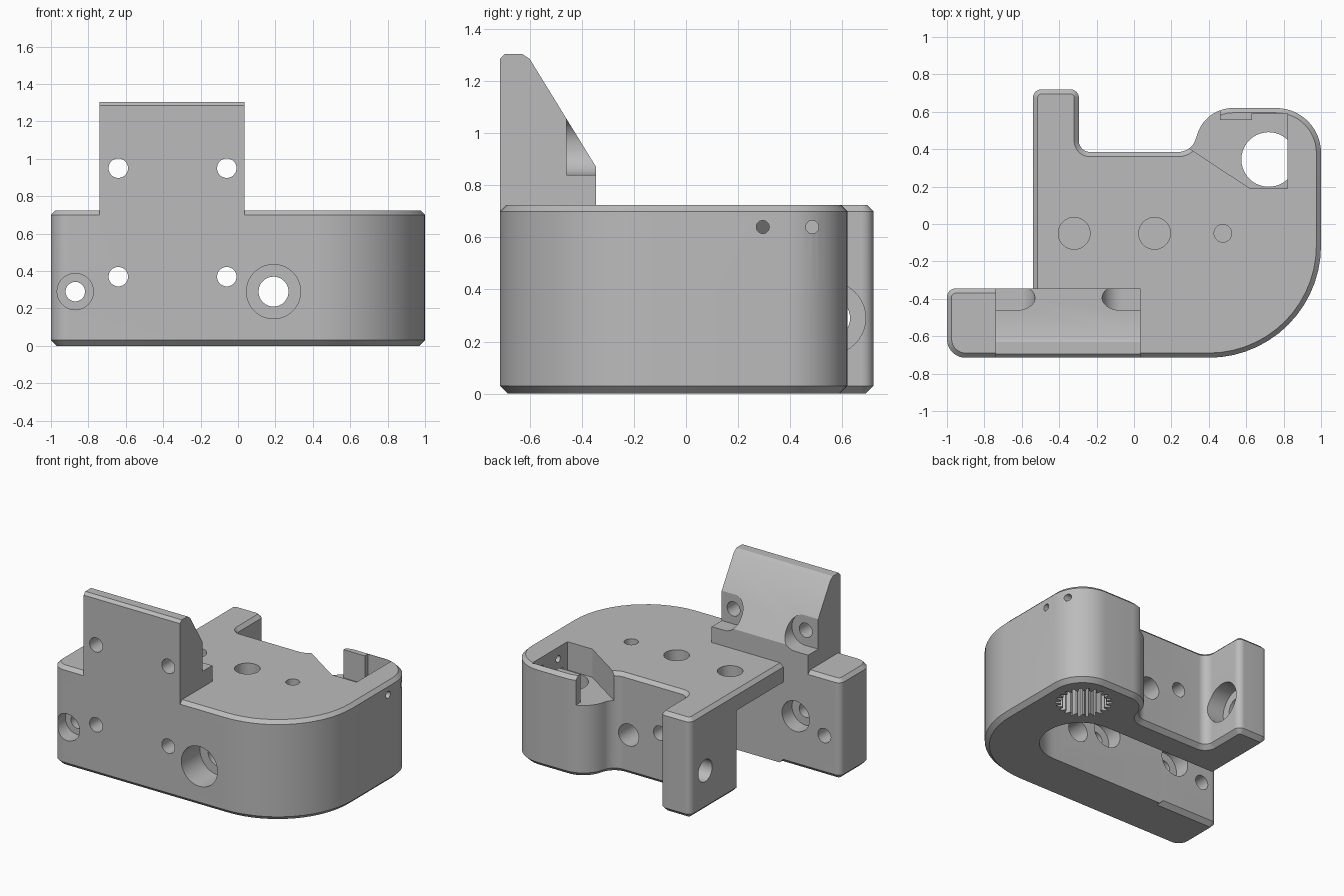
import bpy, bmesh, math
from mathutils import Vector

old = bpy.data.objects.get("Cube")
if old:
    bpy.data.objects.remove(old, do_unlink=True)

grey = bpy.data.materials.new("plain grey")
grey.use_nodes = True
grey.diffuse_color = (0.5, 0.5, 0.5, 1)
grey.node_tree.nodes["Principled BSDF"].inputs["Base Color"].default_value = (0.5, 0.5, 0.5, 1)

AXES = {"X": lambda a, b, c: (c, a, b),
        "Y": lambda a, b, c: (a, c, b),
        "Z": lambda a, b, c: (a, b, c)}


def rounded(corners, steps=14):
    """Polygon from (x, y, radius) corners."""
    out = []
    for i, (x, y, r) in enumerate(corners):
        p = Vector((x, y))
        if r == 0:
            out.append(p)
            continue
        u = (Vector(corners[i - 1][:2]) - p).normalized()
        v = (Vector(corners[(i + 1) % len(corners)][:2]) - p).normalized()
        half = u.angle(v) / 2
        centre = p + (u + v).normalized() * r / math.sin(half)
        a = p + u * r / math.tan(half) - centre
        b = p + v * r / math.tan(half) - centre
        sweep = math.pi - 2 * half
        for k in range(steps + 1):
            t = k / steps
            out.append(centre + (a * math.sin((1 - t) * sweep)
                                 + b * math.sin(t * sweep)) / math.sin(sweep))
    return out


def inset(pts, d):
    """Offset a counter-clockwise polygon inward."""
    out = []
    for i, p in enumerate(pts):
        e1 = (p - pts[i - 1]).normalized()
        e2 = (pts[(i + 1) % len(pts)] - p).normalized()
        n1, n2 = Vector((-e1.y, e1.x)), Vector((-e2.y, e2.x))
        out.append(p + (n1 + n2) * d / (1 + n1.dot(n2)))
    return out


def loft(name, rings, axis="Z"):
    """Solid through matching rings, each (points, level)."""
    bm = bmesh.new()
    loops = [[bm.verts.new(AXES[axis](p[0], p[1], h)) for p in pts] for pts, h in rings]
    n = len(loops[0])
    for lo, hi in zip(loops, loops[1:]):
        for i in range(n):
            j = (i + 1) % n
            bm.faces.new((lo[i], lo[j], hi[j], hi[i]))
    bm.faces.new(loops[0][::-1])
    bm.faces.new(loops[-1])
    bmesh.ops.recalc_face_normals(bm, faces=bm.faces[:])
    me = bpy.data.meshes.new(name)
    bm.to_mesh(me)
    bm.free()
    me.materials.append(grey)
    ob = bpy.data.objects.new(name, me)
    bpy.context.scene.collection.objects.link(ob)
    return ob


def prism(name, pts, lo, hi, axis="Z"):
    return loft(name, [(pts, lo), (pts, hi)], axis)


def circle(a, b, r, n=40):
    return [(a + r * math.cos(math.tau * k / n), b + r * math.sin(math.tau * k / n))
            for k in range(n)]


def spans(mesh):
    """True while the mesh still covers the bracket's full footprint."""
    xs = [v.co.x for v in mesh.vertices] or [0]
    ys = [v.co.y for v in mesh.vertices] or [0]
    return max(xs) - min(xs) > 1.9 and max(ys) - min(ys) > 1.4


def combine(tool, operation="DIFFERENCE"):
    """Boolean the tool into the body, changing solver if the first one fails."""
    tool.hide_render = True
    before = body.data.copy()
    bpy.context.view_layer.objects.active = body
    for solver in ("MANIFOLD", "EXACT"):
        m = body.modifiers.new(tool.name, "BOOLEAN")
        m.operation, m.solver, m.object = operation, solver, tool
        bpy.context.view_layer.update()
        bpy.ops.object.modifier_apply(modifier=m.name)
        if spans(body.data) and len(body.data.vertices) != len(before.vertices):
            break
        body.data = before.copy()
    bpy.data.objects.remove(tool, do_unlink=True)


def bore(a, b, r, lo, hi, axis):
    combine(prism("bore_cutter", circle(a, b, r), lo, hi, axis))


# Main body with chamfered top and bottom rims
outline = rounded([(-1, -.715, .1), (1, -.715, .6), (1, .62, .24), (.38, .62, .2),
                   (.31, .385, .1), (-.295, .385, .06), (-.295, .72, .045),
                   (-.54, .72, .045), (-.54, -.345, 0), (-1, -.345, .045)])
body = loft("bracket_body", [(inset(outline, .03), 0), (outline, .03),
                             (outline, .7), (inset(outline, .025), .725)])

# Upright mounting plate with a sloped back
combine(prism("upright_plate", [(-.715, .62), (-.345, .62), (-.345, .87), (-.6, 1.285),
                                (-.63, 1.305), (-.695, 1.305), (-.715, 1.285)],
              -.74, .035, "X"), "UNION")

# Round-ended channel under the top plate
combine(prism("channel_cutter", rounded([(-.57, -.345, 0), (.66, -.345, .26),
                                         (.66, .19, .26), (-.57, .19, 0)]), -.1, .59))

# Nut chute and pocket in the rear boss
combine(prism("chute_cutter", [(.62, .19), (.82, .19), (.82, .592), (.63, .592),
                               (.63, .555), (.46, .555), (.46, .8), (.28, .8), (.28, .415)],
              .52, .9))

# Toothed socket below the pocket
teeth = 22
socket = []
for k in range(teeth * 4):
    r = .15 if k % 4 < 2 else .185
    t = math.tau * k / (teeth * 4)
    socket.append((.72 + r * math.cos(t), .345 + r * math.sin(t)))
combine(prism("socket_cutter", socket, -.1, .36))
bore(.72, .345, .146, .3, .56, "Z")

# Blind holes in the top plate
for x, r in ((-.32, .085), (.11, .085), (.475, .047)):
    bore(x, -.05, r, .63, .8, "Z")

# Four screw holes through the front wall, recessed from behind
for x, side in ((-.64, -1), (-.06, 1)):
    bore(x, .95, .052, -.8, -.2, "Y")
    inner, outer = x - side * .11, x + side * .2
    combine(prism("recess_cutter", rounded([(inner, .84, .105), (outer, .84, 0),
                                            (outer, 1.06, 0), (inner, 1.06, .105)]),
                  -.46, -.2, "Y"))
    bore(x, .37, .052, -.8, .8 if side > 0 else -.2, "Y")
    bore(x, .37, .11, -.46, -.2, "Y")

# Large rod hole and the smaller one at the end of the front wall
bore(.19, .29, .08, -.8, .8, "Y")
bore(.19, .29, .145, -.8, -.5, "Y")
bore(-.87, .29, .052, -.8, -.2, "Y")
bore(-.87, .29, .097, -.8, -.6, "Y")

# Cross hole in the rear arm
bore(.55, .29, .08, -.7, -.2, "X")
bore(.55, .29, .14, -.42, -.2, "X")

# Pin holes on the side of the boss
for y in (.295, .485):
    bore(y, .64, .025, .75, 1.1, "X")

bpy.ops.object.select_all(action="DESELECT")
body.select_set(True)
bpy.context.view_layer.objects.active = body
bpy.ops.object.shade_smooth_by_angle(angle=math.radians(25))
